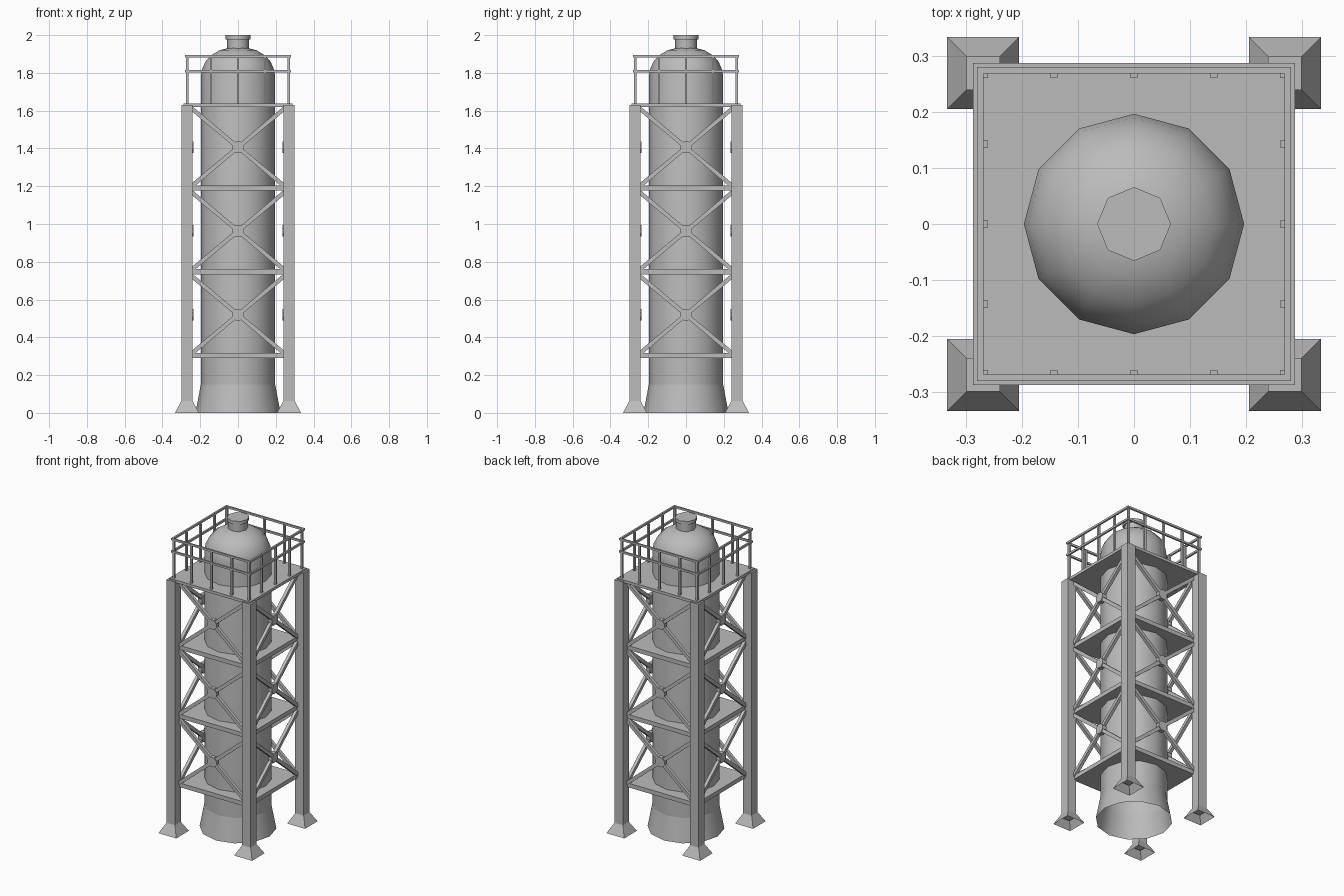
import bpy, bmesh, math
from mathutils import Matrix, Vector

cube = bpy.data.objects.get("Cube")
if cube:
    bpy.data.objects.remove(cube, do_unlink=True)

grey = bpy.data.materials.new("plain grey")
grey.use_nodes = True
grey.diffuse_color = (0.5, 0.5, 0.5, 1)
bsdf = next(n for n in grey.node_tree.nodes if n.type == 'BSDF_PRINCIPLED')
bsdf.inputs["Base Color"].default_value = (0.5, 0.5, 0.5, 1)


def finish(name, bm, smooth=None):
    mesh = bpy.data.meshes.new(name)
    bm.to_mesh(mesh)
    bm.free()
    mesh.materials.append(grey)
    ob = bpy.data.objects.new(name, mesh)
    bpy.context.collection.objects.link(ob)
    if smooth:
        bpy.ops.object.select_all(action='DESELECT')
        ob.select_set(True)
        bpy.context.view_layer.objects.active = ob
        bpy.ops.object.shade_smooth_by_angle(angle=math.radians(smooth))
    return ob


def box(bm, centre, size, turn=Matrix()):
    m = Matrix.Translation(centre) @ turn @ Matrix.Diagonal((*size, 1))
    bmesh.ops.create_cube(bm, size=1, matrix=m)


def lathe(name, profile, sides, smooth):
    """Rings joined by quads; a final radius of zero closes the top."""
    bm = bmesh.new()
    rings = []
    for r, z in profile:
        if r == 0:
            tip = bm.verts.new((0, 0, z))
            rings.append([tip] * sides)
        else:
            angles = [math.tau * i / sides for i in range(sides)]
            rings.append([bm.verts.new((r * math.cos(a), r * math.sin(a), z)) for a in angles])
    for low, high in zip(rings, rings[1:]):
        for i in range(sides):
            j = (i + 1) % sides
            corners = [low[i], low[j], high[j], high[i]]
            bm.faces.new(list(dict.fromkeys(corners)))
    return finish(name, bm, smooth)


def four_sides(bm):
    """Repeat the front side's geometry around the tower."""
    source = bm.verts[:] + bm.edges[:] + bm.faces[:]
    for k in (1, 2, 3):
        copy = bmesh.ops.duplicate(bm, geom=source)["geom"]
        verts = [v for v in copy if isinstance(v, bmesh.types.BMVert)]
        bmesh.ops.rotate(bm, verts=verts, matrix=Matrix.Rotation(k * math.pi / 2, 3, 'Z'))


# Tank with its flared open skirt, domed head and capped neck
lathe("skirt", [(0.225, 0), (0.197, 0.15)], 12, 35)
lathe("tank", [(0.197, 0.15), (0.197, 1.78), (0.19, 1.82), (0.172, 1.86), (0.143, 1.893),
               (0.098, 1.92), (0.05, 1.932), (0, 1.934)], 12, 40)
lathe("neck", [(0.058, 1.92), (0.058, 1.98)], 8, 50)
lathe("neck_cap", [(0.05, 1.978), (0.066, 1.978), (0.066, 2), (0, 2)], 8, 50)

# Legs and their spread feet, open underneath
LEG = 0.27
bm = bmesh.new()
box(bm, (LEG, -LEG, 0.835), (0.06, 0.06, 1.59))
four_sides(bm)
finish("legs", bm)

bm = bmesh.new()
bmesh.ops.create_cone(bm, segments=4, radius1=0.064 * math.sqrt(2), radius2=0.03 * math.sqrt(2),
                      depth=0.063, matrix=Matrix.Translation((LEG, -LEG, 0.0315))
                      @ Matrix.Rotation(math.pi / 4, 4, 'Z'))
four_sides(bm)
finish("feet", bm)

# Decks
bm = bmesh.new()
LEVELS = [0.304, 0.747, 1.19]
for z in LEVELS:
    box(bm, (0, 0, z), (0.505, 0.505, 0.027))
finish("middle_decks", bm)

bm = bmesh.new()
box(bm, (0, 0, 1.629), (0.576, 0.576, 0.018))
finish("top_deck", bm)

# Crossed braces with a joint plate in the middle of each bay
DEPTH = -0.25
braces, plates = bmesh.new(), bmesh.new()
for z in LEVELS:
    mid = z + 0.216
    for side in (-1, 1):
        along = Vector((0.49, 0, side * 0.41))
        tilt = Matrix.Rotation(-side * math.atan2(0.41, 0.49), 4, 'Y')
        box(braces, (0, DEPTH, mid), (along.length, 0.02, 0.022), tilt)
    place = (Matrix.Translation((0, DEPTH, mid)) @ Matrix.Rotation(math.pi / 2, 4, 'X')
             @ Matrix.Rotation(math.pi / 8, 4, 'Z'))
    bmesh.ops.create_cone(plates, cap_ends=True, segments=8, radius1=0.033, radius2=0.033,
                          depth=0.03, matrix=place)
for name, mesh in (("cross_braces", braces), ("joint_plates", plates)):
    four_sides(mesh)
    finish(name, mesh)

# Guard rail: posts and two rails on each side
bm = bmesh.new()
for x in (-0.143, 0, 0.143, 0.268):
    box(bm, (x, -0.268, 1.76), (0.013, 0.013, 0.25))
four_sides(bm)
finish("rail_posts", bm)

bm = bmesh.new()
for z in (1.808, 1.888):
    box(bm, (0, -0.275, z), (0.561, 0.011, 0.013))
four_sides(bm)
finish("guard_rails", bm)
